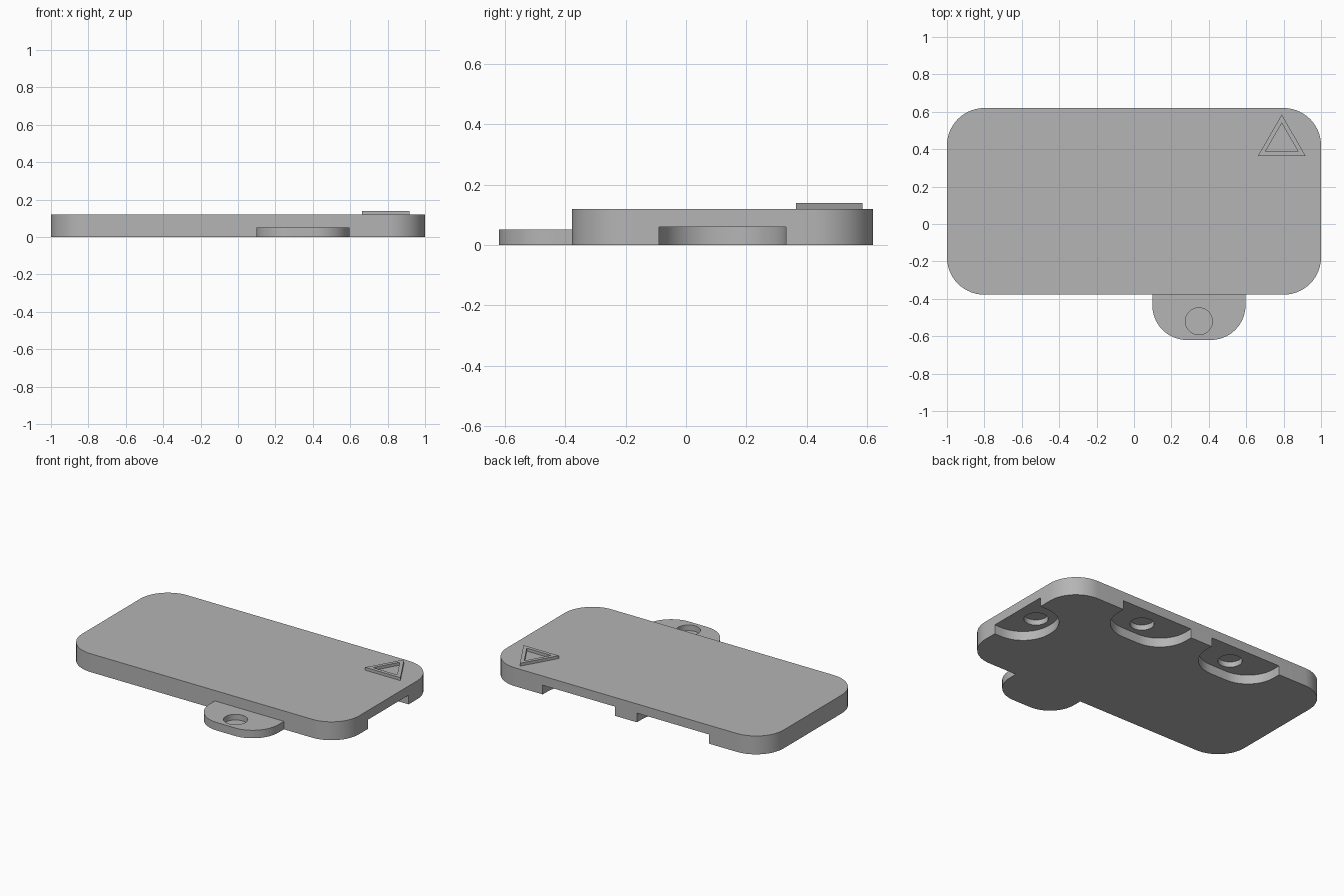
import bpy
import bmesh
from math import cos, sin, radians, pi
from mathutils import Matrix, Vector

if "Cube" in bpy.data.objects:
    bpy.data.objects.remove(bpy.data.objects["Cube"])

GREY = 0.46
mat = bpy.data.materials.new("plain grey")
mat.use_nodes = True
mat.diffuse_color = (GREY, GREY, GREY, 1)
mat.node_tree.nodes["Principled BSDF"].inputs["Base Color"].default_value = (GREY, GREY, GREY, 1)


def arc(cx, cy, r, start, end, steps=14):
    """Points along a circular arc, angles in degrees."""
    return [(cx + r * cos(radians(start + (end - start) * i / steps)),
             cy + r * sin(radians(start + (end - start) * i / steps)))
            for i in range(steps + 1)]


def circle(cx, cy, r, steps=40):
    return arc(cx, cy, r, 0, 360, steps)[:-1]


def triangle(cx, cy, r):
    return arc(cx, cy, r, 90, 450, 3)[:-1]


def rounded_rect(x0, x1, y0, y1, r):
    return (arc(x1 - r, y1 - r, r, 0, 90) + arc(x0 + r, y1 - r, r, 90, 180)
            + arc(x0 + r, y0 + r, r, 180, 270) + arc(x1 - r, y0 + r, r, 270, 360))


def tongue(half, depth, r, root=0.0):
    """Tongue outline pointing to -y, its root on y = root."""
    return ([(half, root)] + [(-half, root)]
            + arc(-half + r, -depth + r, r, 180, 270)
            + arc(half - r, -depth + r, r, 270, 360))


def prism(name, outline, z0, z1, place=Matrix()):
    """Extrude a counter-clockwise outline from z0 to z1."""
    bm = bmesh.new()
    base = bm.faces.new([bm.verts.new(place @ Vector((x, y, z0))) for x, y in outline])
    top = bmesh.ops.extrude_face_region(bm, geom=[base])["geom"]
    bmesh.ops.translate(bm, vec=(0, 0, z1 - z0),
                        verts=[v for v in top if isinstance(v, bmesh.types.BMVert)])
    bmesh.ops.recalc_face_normals(bm, faces=bm.faces)
    mesh = bpy.data.meshes.new(name)
    bm.to_mesh(mesh)
    bm.free()
    mesh.materials.append(mat)
    obj = bpy.data.objects.new(name, mesh)
    bpy.context.collection.objects.link(obj)
    return obj


def cut(obj, cutters):
    """Subtract the cutters, bake the result and discard them."""
    for c in cutters:
        c.hide_render = True
        mod = obj.modifiers.new("cut", 'BOOLEAN')
        mod.operation = 'DIFFERENCE'
        mod.solver = 'EXACT'
        mod.object = c
    deps = bpy.context.evaluated_depsgraph_get()
    baked = bpy.data.meshes.new_from_object(obj.evaluated_get(deps))
    obj.modifiers.clear()
    obj.data = baked
    for c in cutters:
        bpy.data.objects.remove(c)


FRONT, BACK, MID = -0.378, 0.62, 0.121
TOP, POCKET_TOP = 0.12, 0.06
HOLE_R, HOLE_IN = 0.072, 0.142

# Main plate with sockets under the back and right edges
plate = prism("plate", rounded_rect(-1, 1, FRONT, BACK, 0.2), 0, TOP)
sockets = [(Matrix.Translation((x, BACK, 0)), 0.26) for x in (-0.34, 0.34)]
sockets.append((Matrix.Translation((1, MID, 0)) @ Matrix.Rotation(-pi / 2, 4, 'Z'), 0.21))
cutters = []
for place, half in sockets:
    cutters.append(prism("socket_cutter", tongue(half, 0.25, 0.2, 0.1), -0.1, POCKET_TOP, place))
    cutters.append(prism("socket_hole_cutter", circle(0, -HOLE_IN, HOLE_R), 0.03, 0.095, place))
cut(plate, cutters)

# Connecting tab on the front edge with a blind round hole
at_front = Matrix.Translation((0.347, FRONT, 0))
tab = prism("front_tab", tongue(0.249, FRONT + 0.62 if FRONT > 0 else 0.62 + FRONT, 0.185),
            0, 0.052, at_front)
cut(tab, [prism("tab_hole_cutter", circle(0, -HOLE_IN, HOLE_R), 0.015, 0.1, at_front)])

# Raised triangular frame near the back left corner
frame = prism("triangle_frame", triangle(0.79, 0.438, 0.147), TOP, 0.139)
cut(frame, [prism("triangle_cutter", triangle(0.79, 0.438, 0.101), 0.1, 0.2)])

# Smooth the round walls, keep the rims sharp
bpy.ops.object.select_all(action='DESELECT')
for obj in (plate, tab, frame):
    obj.select_set(True)
bpy.context.view_layer.objects.active = plate
bpy.ops.object.shade_smooth_by_angle(angle=radians(30))
